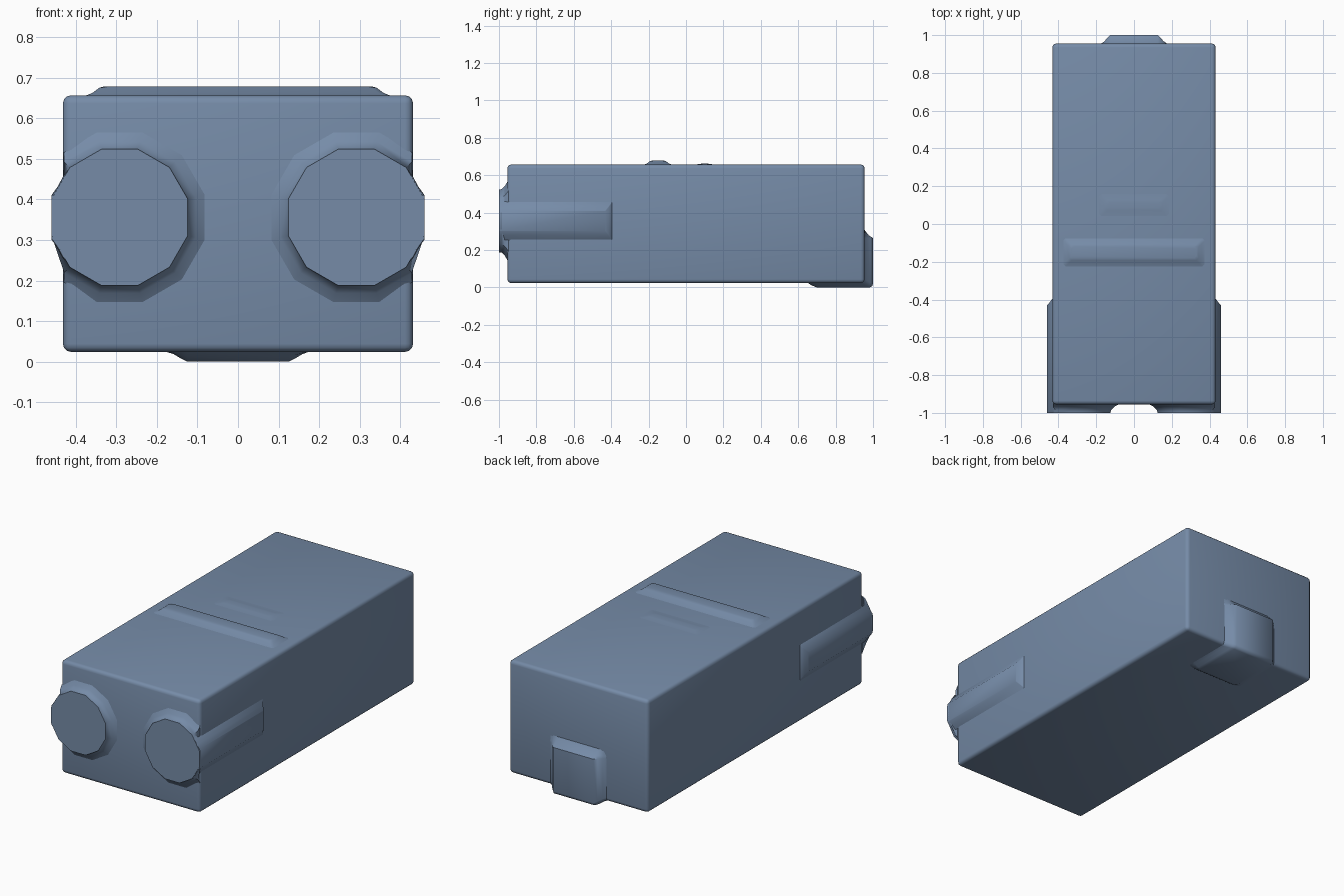
import bpy
import bmesh
import math
from mathutils import Vector

cube = bpy.data.objects.get("Cube")
if cube:
    bpy.data.objects.remove(cube, do_unlink=True)

COLOUR = (0.18, 0.26, 0.39, 1)
slate = bpy.data.materials.new("slate_blue")
slate.use_nodes = True
slate.diffuse_color = COLOUR
slate.node_tree.nodes["Principled BSDF"].inputs["Base Color"].default_value = COLOUR


def finish(name, bm, mirror=False):
    bmesh.ops.recalc_face_normals(bm, faces=bm.faces[:])
    mesh = bpy.data.meshes.new(name)
    bm.to_mesh(mesh)
    bm.free()
    mesh.materials.append(slate)
    obj = bpy.data.objects.new(name, mesh)
    bpy.context.collection.objects.link(obj)
    bpy.ops.object.select_all(action="DESELECT")
    obj.select_set(True)
    bpy.context.view_layer.objects.active = obj
    bpy.ops.object.shade_smooth_by_angle(angle=math.radians(50))
    if mirror:
        obj.modifiers.new("Mirror", "MIRROR")
    return obj


def loft(name, rings, mirror=False):
    """Skin a closed solid through equally sized rings of points."""
    bm = bmesh.new()
    loops = [[bm.verts.new(p) for p in ring] for ring in rings]
    n = len(loops[0])
    for a, b in zip(loops, loops[1:]):
        for i in range(n):
            j = (i + 1) % n
            bm.faces.new((a[i], a[j], b[j], b[i]))
    bm.faces.new(loops[0])
    bm.faces.new(loops[-1])
    return finish(name, bm, mirror)


def rectangle(u0, u1, v0, v1, r=0.012):
    """Rectangle with clipped corners."""
    return [(u0 + r, v0), (u1 - r, v0), (u1, v0 + r), (u1, v1 - r),
            (u1 - r, v1), (u0 + r, v1), (u0, v1 - r), (u0, v0 + r)]


# Main body with softened edges
HALF_X, HALF_Y, LOW, HIGH = 0.432, 0.955, 0.024, 0.657
bm = bmesh.new()
bmesh.ops.create_cube(bm, size=1)
for v in bm.verts:
    v.co = Vector((v.co.x * 2 * HALF_X, v.co.y * 2 * HALF_Y,
                   LOW + (v.co.z + 0.5) * (HIGH - LOW)))
bmesh.ops.bevel(bm, geom=bm.edges[:], offset=0.02, segments=3,
                profile=0.5, affect="EDGES")
finish("body", bm)

# Twelve-sided front discs, flaring into the front face
SIDES, DISC_X, DISC_Z = 12, 0.292, 0.356
rings = []
for y, apothem, limit in ((-1, 0.168, 0.46), (-0.985, 0.17, 0.46),
                          (-0.968, 0.187, 0.43), (-0.95, 0.218, 0.43)):
    radius = apothem / math.cos(math.pi / SIDES)
    ring = []
    for i in range(SIDES):
        a = (i + 0.5) * 2 * math.pi / SIDES
        ring.append((min(DISC_X + radius * math.cos(a), limit), y,
                     DISC_Z + radius * math.sin(a)))
    rings.append(ring)
loft("front_disc", rings, mirror=True)

# Side ridges running back from the discs
rings = []
for x, back, half in ((0.415, -0.39, 0.12), (0.432, -0.395, 0.1),
                      (0.445, -0.413, 0.076), (0.46, -0.43, 0.055)):
    rings.append([(x, y, z) for y, z in
                  rectangle(-0.998, back, DISC_Z - half, DISC_Z + half, 0.003)])
loft("side_ridge", rings, mirror=True)

# Low raised bars on the top


def top_bar(name, y, half_x, half_y, height):
    rings = []
    for spread, level in ((0.05, -0.1), (0.03, 0.25), (0.012, 0.85), (0, 1)):
        rings.append([(px, py, HIGH + level * height) for px, py in
                      rectangle(-half_x - spread, half_x + spread,
                                y - half_y - spread, y + half_y + spread)])
    loft(name, rings)


top_bar("wide_top_bar", -0.15, 0.33, 0.03, 0.022)
top_bar("narrow_top_bar", 0.1, 0.14, 0.014, 0.005)

# Block wrapping the lower back edge, with flared sides
rings = []
steps = ((0.18, -0.1), (0.158, 0.25), (0.14, 0.7), (0.125, 1))
for x, d in [(-x, d) for x, d in steps] + list(reversed(steps)):
    y, z = HALF_Y + 0.045 * d, LOW * (1 - d)
    profile = [(0.9, 0.31), (0.9, 0.08), (0.65, 0.04), (0.65, LOW + 0.002),
               (0.67, LOW + (z - LOW) * 0.5), (0.7, z), (y - 0.02, z),
               (y - 0.005, z + 0.006), (y, z + 0.02), (y, 0.265),
               (HALF_Y + (y - HALF_Y) * 0.5, 0.278), (HALF_Y - 0.002, 0.31)]
    rings.append([(x, py, pz) for py, pz in profile])
loft("rear_block", rings)
